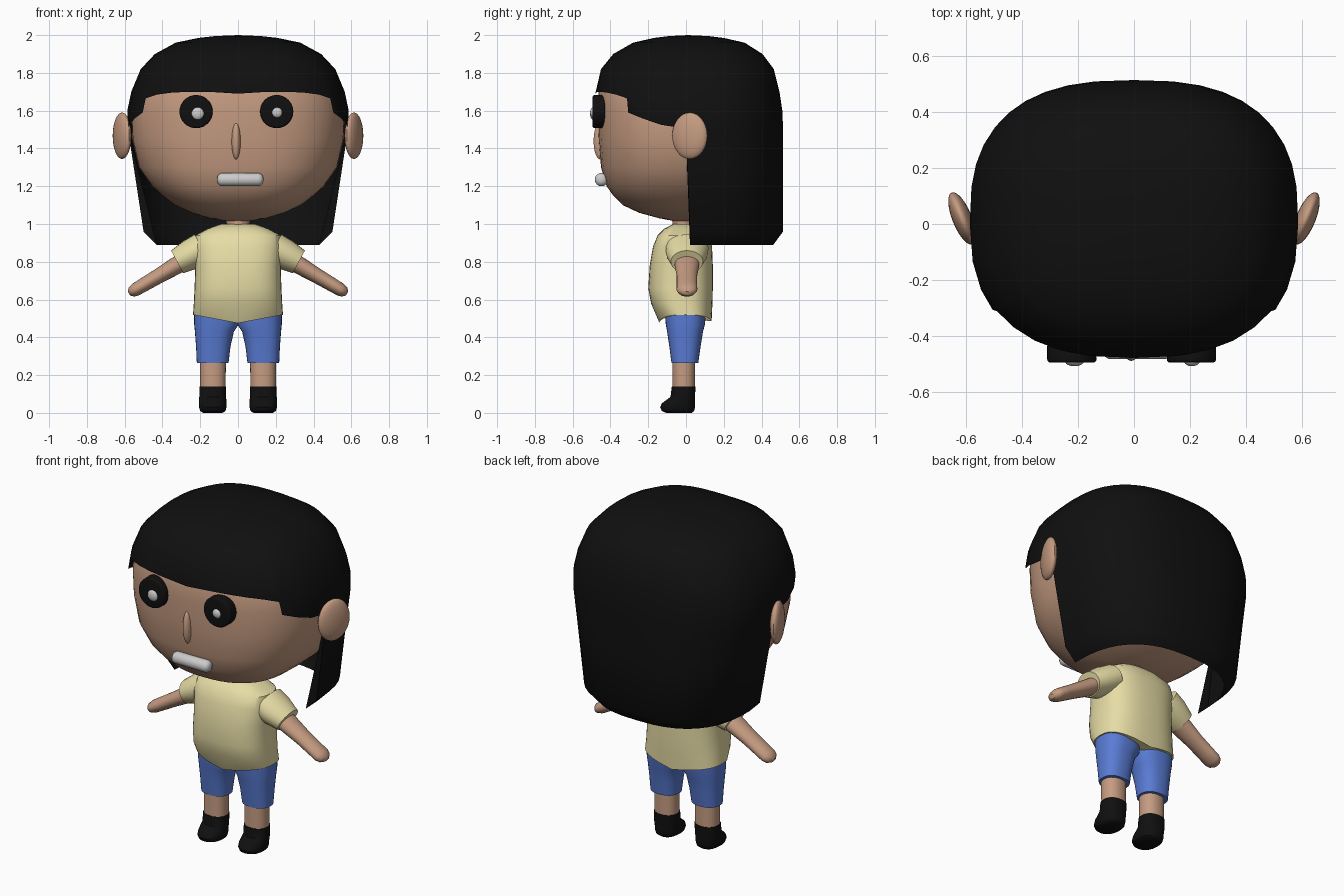
import bpy, bmesh, math
from mathutils import Matrix, Vector

if "Cube" in bpy.data.objects:
    bpy.data.objects.remove(bpy.data.objects["Cube"])


def material(name, rgb):
    m = bpy.data.materials.new(name)
    m.diffuse_color = (*rgb, 1)
    m.use_nodes = True
    m.node_tree.nodes["Principled BSDF"].inputs["Base Color"].default_value = m.diffuse_color
    return m


SKIN = material("skin", (0.56, 0.33, 0.22))
BLACK = material("black", (0.005, 0.005, 0.005))
YELLOW = material("yellow", (0.80, 0.72, 0.38))
BLUE = material("blue", (0.10, 0.20, 0.66))


def finish(name, bm, mat=None, mirror=False, angle=40):
    bmesh.ops.recalc_face_normals(bm, faces=bm.faces)
    me = bpy.data.meshes.new(name)
    bm.to_mesh(me)
    bm.free()
    ob = bpy.data.objects.new(name, me)
    bpy.context.collection.objects.link(ob)
    if mat:
        me.materials.append(mat)
    bpy.ops.object.select_all(action='DESELECT')
    ob.select_set(True)
    bpy.context.view_layer.objects.active = ob
    bpy.ops.object.shade_smooth_by_angle(angle=math.radians(angle))
    if mirror:
        ob.modifiers.new("mirror", 'MIRROR').use_mirror_merge = False
    return ob


def spow(v, e):
    return math.copysign(abs(v) ** e, v)


def loft(rings, n=2.0, segs=32, matrix=None):
    """Skin superellipse rings (z, x0, x1, y0, y1) with capped ends."""
    bm = bmesh.new()
    loops = []
    for z, x0, x1, y0, y1 in rings:
        loop = []
        for k in range(segs):
            a = 2 * math.pi * k / segs
            loop.append(bm.verts.new((
                (x0 + x1) / 2 + (x1 - x0) / 2 * spow(math.cos(a), 2 / n),
                (y0 + y1) / 2 + (y1 - y0) / 2 * spow(math.sin(a), 2 / n), z)))
        loops.append(loop)
    for lo, hi in zip(loops, loops[1:]):
        for k in range(segs):
            j = (k + 1) % segs
            bm.faces.new((lo[k], lo[j], hi[j], hi[k]))
    bm.faces.new(loops[0])
    bm.faces.new(loops[-1])
    if matrix:
        bm.transform(matrix)
    return bm


def ball(name, loc, radii, mat=None, rot_z=0, mirror=False):
    bm = bmesh.new()
    bmesh.ops.create_uvsphere(bm, u_segments=24, v_segments=16, radius=1)
    bm.transform(Matrix.Translation(loc) @ Matrix.Rotation(rot_z, 4, 'Z')
                 @ Matrix.Diagonal((*radii, 1)))
    return finish(name, bm, mat, mirror)


def rounded_drum(name, loc, axis, r, depth, bevel, mat=None):
    bm = bmesh.new()
    bmesh.ops.create_cone(bm, cap_ends=True, segments=32, radius1=r, radius2=r, depth=depth)
    rim = [e for e in bm.edges if abs(e.verts[0].co.z - e.verts[1].co.z) < 1e-5]
    bmesh.ops.bevel(bm, geom=rim, offset=bevel, segments=4, profile=0.5, affect='EDGES')
    bm.transform(Matrix.Translation(loc) @ Matrix.Rotation(math.pi / 2, 4, axis))
    return finish(name, bm, mat)


# Head and neck
head = [(1.015, .06, -.06, .06), (1.03, .15, -.14, .15), (1.06, .25, -.25, .25),
        (1.10, .335, -.335, .33), (1.15, .40, -.385, .38), (1.20, .455, -.42, .41),
        (1.30, .525, -.45, .45), (1.45, .56, -.462, .47), (1.60, .565, -.468, .475),
        (1.70, .545, -.463, .47), (1.80, .50, -.43, .44), (1.90, .41, -.35, .37),
        (1.95, .30, -.24, .26), (1.975, .15, -.12, .14)]
finish("head", loft([(z, -x, x, a, b) for z, x, a, b in head], 2.5, 48), SKIN)
finish("neck", loft([(.93, -.08, .08, -.08, .06), (1.0, -.06, .06, -.07, .04),
                     (1.06, -.08, .08, -.08, .06)]), SKIN)

# Hair: open shell whose hem height changes around the head
hair = [(2.0, 0, .01, .01), (1.995, .12, -.09, .12), (1.985, .21, -.17, .20),
        (1.96, .33, -.28, .31), (1.90, .44, -.385, .405), (1.82, .515, -.45, .465),
        (1.70, .565, -.478, .495), (1.60, .586, -.482, .51), (1.50, .583, -.48, .514),
        (1.30, .55, -.47, .514), (.96, .50, -.47, .514), (.89, .43, -.42, .462)]
# (degrees from the front, hem height)
hem = [(0, 1.69), (11, 1.70), (22, 1.70), (33, 1.695), (44, 1.685), (54.5, 1.665),
       (55.5, 1.59), (66, 1.56), (78, 1.525), (89.2, 1.505), (90, .89)]
hem += [(90 + 9 * k, .89) for k in range(1, 11)]
hem += [(360 - d, h) for d, h in reversed(hem[1:-1])]


def hair_point(deg, z):
    for (z1, *p), (z0, *q) in zip(hair, hair[1:]):
        if z >= z0 - 1e-6:
            t = (z1 - z) / (z1 - z0)
            hx, y0, y1 = (u + (v - u) * t for u, v in zip(p, q))
            break
    a, e = math.radians(deg), 2 / 2.6
    return Vector((hx * spow(math.sin(a), e),
                   (y0 + y1) / 2 - (y1 - y0) / 2 * spow(math.cos(a), e), z))


bm = bmesh.new()
cols = [[bm.verts.new(hair_point(d, max(row[0], h))) for row in hair] for d, h in hem]
for i, c in enumerate(cols):
    d = cols[(i + 1) % len(cols)]
    for r in range(len(hair) - 1):
        if (c[r].co - c[r + 1].co).length > 1e-6 or (d[r].co - d[r + 1].co).length > 1e-6:
            bm.faces.new((c[r], c[r + 1], d[r + 1], d[r]))
bmesh.ops.remove_doubles(bm, verts=bm.verts, dist=1e-4)
loose = [v for v in bm.verts if not v.link_faces]
bmesh.ops.delete(bm, geom=loose, context='VERTS')
finish("hair", bm, BLACK, angle=60)

# Face
for side, x, px, pz, pr in (("left", -.222, -.213, 1.585, .034), ("right", .205, .207, 1.59, .028)):
    rounded_drum(side + "_eye", (x, -.46, 1.595), 'X', .088, .07, .012, BLACK)
    ball(side + "_pupil", (px, -.49, pz), (pr, .018, pr))
ball("nose", (-.01, -.455, 1.44), (.024, .034, .098), SKIN)
rounded_drum("mouth", (.012, -.448, 1.235), 'Y', .035, .245, .028)
ball("ears", (.614, .02, 1.467), (.035, .1, .123), SKIN, math.radians(-22), True)

# Shirt body with a hem dipping in the middle
shirt = [(.52, .238, -.14, .135), (.58, .234, -.185, .14), (.66, .23, -.2, .142),
         (.78, .226, -.192, .142), (.88, .235, -.175, .138), (.94, .225, -.15, .122),
         (.975, .16, -.115, .095), (1.0, .09, -.065, .05)]
bm = loft([(z, -x, x, a, b) for z, x, a, b in shirt], 2.6, 40)
for v in bm.verts:
    if v.co.z < .53:
        v.co.z -= .045 * (1 - abs(v.co.x) / .24)
finish("shirt", bm, YELLOW)


def limb(name, start, angle, rings, mat):
    """Sideways limb of (distance, half thickness, half width) rings."""
    m = Matrix.Translation(start) @ Matrix.Rotation(math.radians(angle), 4, 'Y')
    finish(name, loft([(s, -a, a, -b, b) for s, a, b in rings], 2.0, 24, m), mat, True)


# Sleeves and arms
limb("sleeves", (.19, .005, .87), 118, [(0, .085, .115), (.07, .082, .108), (.15, .068, .085)], YELLOW)
limb("arms", (.25, .005, .825), 120.5, [(0, .05, .068), (.1, .046, .064), (.2, .04, .054),
     (.29, .037, .054), (.34, .035, .055), (.365, .028, .044), (.38, .012, .02)], SKIN)

# Shorts, legs and shoes
finish("shorts", loft([(.265, .05, .218, -.077, .065), (.35, .04, .222, -.088, .077),
                       (.43, .022, .228, -.1, .09), (.468, -.004, .232, -.107, .1),
                       (.56, -.005, .232, -.115, .11)], 2.4), BLUE, True)
finish("legs", loft([(.1, .066, .2, -.072, .048), (.3, .064, .202, -.072, .048)], 2.2), SKIN, True)
finish("shoes", loft([(0, .082, .185, -.105, .03), (.01, .066, .2, -.128, .043),
                      (.03, .061, .206, -.137, .048), (.05, .061, .206, -.128, .048),
                      (.07, .062, .206, -.102, .048), (.085, .063, .205, -.082, .048),
                      (.14, .063, .204, -.075, .05)], 2.3), BLACK, True)
